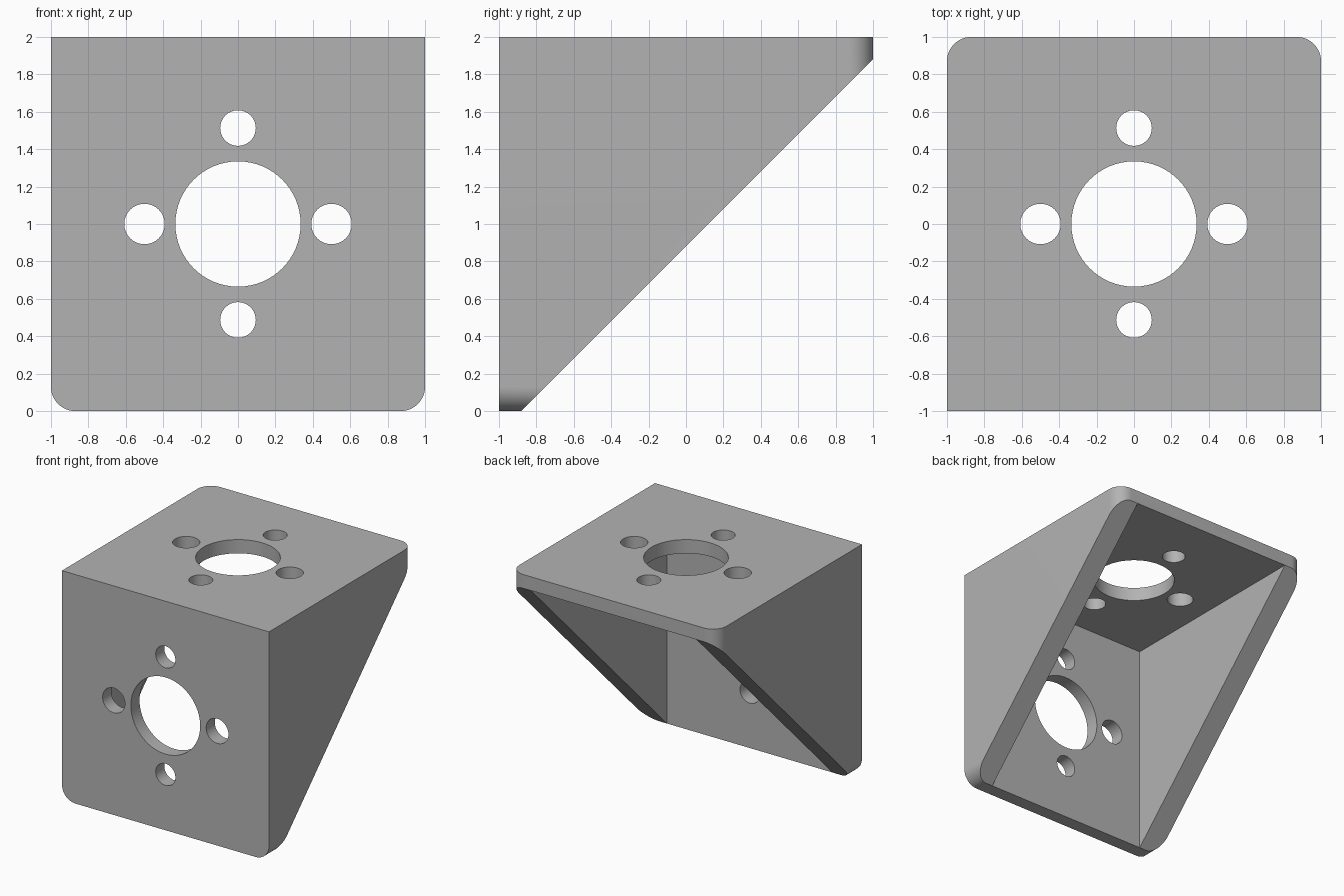
import bpy, bmesh
from math import pi, radians
from mathutils import Matrix, Vector

if "Cube" in bpy.data.objects:
    bpy.data.objects.remove(bpy.data.objects["Cube"])

PLATE = 0.12    # front and top plate thickness
WALL = 0.2      # side wall thickness
ROUND = 0.13    # corner radius

grey = bpy.data.materials.new("plain grey")
grey.use_nodes = True
colour = (0.45, 0.45, 0.45, 1)
grey.diffuse_color = colour
grey.node_tree.nodes["Principled BSDF"].inputs["Base Color"].default_value = colour


def make_object(name, bm):
    mesh = bpy.data.meshes.new(name)
    bmesh.ops.recalc_face_normals(bm, faces=bm.faces)
    bm.to_mesh(mesh)
    bm.free()
    mesh.materials.append(grey)
    obj = bpy.data.objects.new(name, mesh)
    bpy.context.collection.objects.link(obj)
    return obj


def add_box(bm, low, high):
    low, high = Vector(low), Vector(high)
    size = Matrix.Diagonal((*(high - low), 1))
    bmesh.ops.create_cube(bm, size=1, matrix=Matrix.Translation((low + high) / 2) @ size)


def cut(target, cutter):
    mod = target.modifiers.new("cut", "BOOLEAN")
    mod.operation, mod.solver, mod.object = "DIFFERENCE", "EXACT", cutter
    bpy.context.view_layer.objects.active = target
    bpy.ops.object.modifier_apply(modifier=mod.name)
    bpy.data.objects.remove(cutter)


# Block with rounded back and bottom corners, sliced along the diagonal
bm = bmesh.new()
add_box(bm, (-1, -1, 0), (1, 1, 2))


def is_rounded(edge):
    a, b = (v.co for v in edge.verts)
    back = a.y > 0.9 and b.y > 0.9 and abs(a.z - b.z) > 1
    bottom = a.z < 0.1 and b.z < 0.1 and abs(a.y - b.y) > 1
    return back or bottom


bmesh.ops.bevel(bm, geom=[e for e in bm.edges if is_rounded(e)], offset=ROUND,
                offset_type="OFFSET", segments=12, profile=0.5, affect="EDGES")
geom = bm.verts[:] + bm.edges[:] + bm.faces[:]
sliced = bmesh.ops.bisect_plane(bm, geom=geom, plane_co=(0, PLATE - 1, 0),
                                plane_no=(0, 1, -1), clear_outer=True)
rim = [e for e in sliced["geom_cut"] if isinstance(e, bmesh.types.BMEdge)]
bmesh.ops.contextual_create(bm, geom=rim)
bracket = make_object("corner_bracket", bm)

# Hollow between the two side walls
bm = bmesh.new()
add_box(bm, (WALL - 1, PLATE - 1, -0.5), (1 - WALL, 1.5, 2 - PLATE))
cut(bracket, make_object("hollow_cutter", bm))

# Same hole pattern through the top plate and the front plate
holes = [(0, 0, 0.335)]
for side in (-1, 1):
    holes += [(side * 0.5, 0, 0.108), (0, side * 0.513, 0.095)]
top_plate = Matrix.Translation((0, 0, 2))
front_plate = Matrix.Translation((0, -1, 1)) @ Matrix.Rotation(pi / 2, 4, "X")
for plate in (top_plate, front_plate):
    bm = bmesh.new()
    for x, y, radius in holes:
        bmesh.ops.create_cone(bm, cap_ends=True, segments=64, radius1=radius, radius2=radius,
                              depth=0.5, matrix=plate @ Matrix.Translation((x, y, 0)))
    cut(bracket, make_object("hole_cutter", bm))

# Smooth round corners and hole walls, crisp edges elsewhere
bpy.ops.object.select_all(action="DESELECT")
bracket.select_set(True)
bpy.context.view_layer.objects.active = bracket
bpy.ops.object.shade_smooth_by_angle(angle=radians(30))
